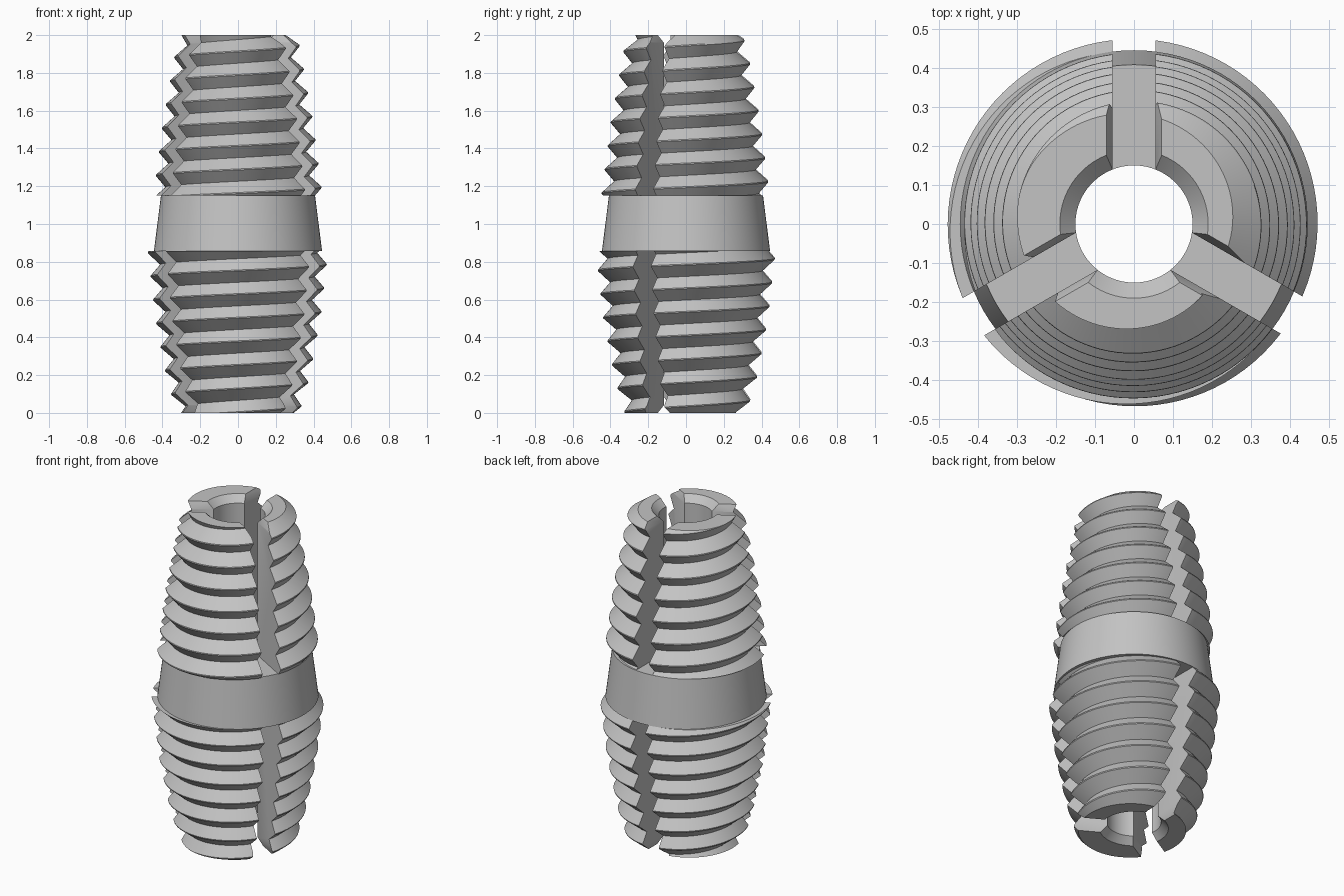
import bpy, bmesh, math
from mathutils import Matrix

if "Cube" in bpy.data.objects:
    bpy.data.objects.remove(bpy.data.objects["Cube"], do_unlink=True)

SEGMENTS = 96
PITCH = 0.125
DEPTH = 0.058
CREST_FLAT = 0.003
BORE = 0.15
BORE_END = 0.19

metal = bpy.data.materials.new("plain_grey")
metal.use_nodes = True
grey = (0.55, 0.55, 0.55, 1)
metal.diffuse_color = grey
metal.node_tree.nodes["Principled BSDF"].inputs["Base Color"].default_value = grey


def interpolate(points, z):
    for (z0, r0), (z1, r1) in zip(points, points[1:]):
        if z <= z1:
            break
    return r0 + (r1 - r0) * (z - z0) / (z1 - z0)


def make_object(name, bm):
    bmesh.ops.recalc_face_normals(bm, faces=bm.faces)
    mesh = bpy.data.meshes.new(name)
    bm.to_mesh(mesh)
    bm.free()
    mesh.materials.append(metal)
    obj = bpy.data.objects.new(name, mesh)
    bpy.context.collection.objects.link(obj)
    return obj


def smooth(obj):
    bpy.ops.object.select_all(action="DESELECT")
    obj.select_set(True)
    bpy.context.view_layer.objects.active = obj
    bpy.ops.object.shade_smooth_by_angle(angle=math.radians(30))


def tube(name, columns, shift):
    """Close a ring of vertex columns; shift joins the helix rows at the seam."""
    bm = bmesh.new()
    verts = [[bm.verts.new(p) for p in column] for column in columns]
    inner = 3
    rows = len(verts[0]) - inner
    for j, a in enumerate(verts):
        last = j == len(verts) - 1
        b = verts[(j + 1) % len(verts)]
        step = shift if last else 0
        # outer skin
        for k in range(rows - 1):
            lo, hi = min(k + step, rows - 1), min(k + 1 + step, rows - 1)
            ring = list(dict.fromkeys((a[k], b[lo], b[hi], a[k + 1])))
            bm.faces.new(ring)
        # end faces and bore
        for k in range(rows - 1, rows + inner):
            n = (k + 1) % (rows + inner)
            bm.faces.new((a[k], b[k], b[n], a[n]))
    bmesh.ops.remove_doubles(bm, verts=bm.verts, dist=1e-5)
    return make_object(name, bm)


def thread(name, low, high, crest_z, outline, chamfer_top):
    """Tapered right-hand thread between two heights, with a bored centre."""
    base = crest_z - PITCH * math.ceil((crest_z - low) / PITCH + 2)
    turns = math.ceil((high - base) / PITCH) + 2
    offsets = [i * PITCH + o for i in range(turns)
               for o in (-CREST_FLAT, CREST_FLAT, PITCH / 2)]
    end = high if chamfer_top else low
    inward = -0.04 if chamfer_top else 0.04
    bore = [(BORE_END, end), (BORE, end + inward), (BORE, low if chamfer_top else high)]
    if not chamfer_top:
        bore.reverse()
    columns = []
    for j in range(SEGMENTS):
        turn = j / SEGMENTS
        c, s = math.cos(turn * math.tau), math.sin(turn * math.tau)
        profile = []
        for offset in offsets:
            z = min(max(base + offset + PITCH * turn, low), high)
            u = ((z - crest_z) / PITCH - turn) % 1
            gap = min(u, 1 - u) * PITCH
            fall = max(0, gap - CREST_FLAT) / (PITCH / 2 - CREST_FLAT)
            profile.append((interpolate(outline, z) - DEPTH * fall, z))
        columns.append([(r * c, r * s, z) for r, z in profile + bore])
    return tube(name, columns, 3)


def cut_slots(obj, low, high, open_top):
    """Three radial slots that flare slightly at the open end."""
    bm = bmesh.new()
    half, flare = 0.055, 0.095
    if open_top:
        levels = [(low - 0.1, half), (high - 0.04, half), (high + 0.06, flare)]
    else:
        levels = [(low - 0.06, flare), (low + 0.04, half), (high + 0.1, half)]
    outline = [(w, z) for z, w in levels] + [(-w, z) for z, w in reversed(levels)]
    for i in range(3):
        face = bm.faces.new([bm.verts.new((0.09, w, z)) for w, z in outline])
        grown = bmesh.ops.extrude_face_region(bm, geom=[face], use_keep_orig=True)
        moved = [g for g in grown["geom"] if isinstance(g, bmesh.types.BMVert)]
        bmesh.ops.translate(bm, verts=moved, vec=(0.6, 0, 0))
        bmesh.ops.rotate(bm, verts=list(face.verts) + moved, cent=(0, 0, 0),
                         matrix=Matrix.Rotation(math.radians(90 + 120 * i), 3, "Z"))
    cutter = make_object("slot_cutter", bm)
    cutter.hide_render = True
    mod = obj.modifiers.new("slots", "BOOLEAN")
    mod.operation = "DIFFERENCE"
    mod.solver = "EXACT"
    mod.object = cutter
    bpy.context.view_layer.objects.active = obj
    bpy.ops.object.modifier_apply(modifier=mod.name)
    bpy.data.objects.remove(cutter, do_unlink=True)


LOW, HIGH = 0.858, 1.15

# Threaded, slotted ends
lower = thread("lower_thread", 0, LOW, 0.785,
               [(0, 0.325), (0.19, 0.38), (0.5, 0.438), (LOW, 0.478)], False)
cut_slots(lower, 0, LOW, False)
upper = thread("upper_thread", HIGH, 2, 1.195,
               [(HIGH, 0.448), (1.55, 0.397), (1.95, 0.325), (2, 0.303)], True)
cut_slots(upper, HIGH, 2, True)

# Plain tapered collar
section = [(0.445, LOW), (0.408, HIGH), (BORE, HIGH), (BORE, (LOW + HIGH) / 2), (BORE, LOW)]
collar = tube("collar", [[(r * math.cos(a), r * math.sin(a), z) for r, z in section]
                         for a in (math.tau * j / SEGMENTS for j in range(SEGMENTS))], 0)

for part in (lower, upper, collar):
    smooth(part)
